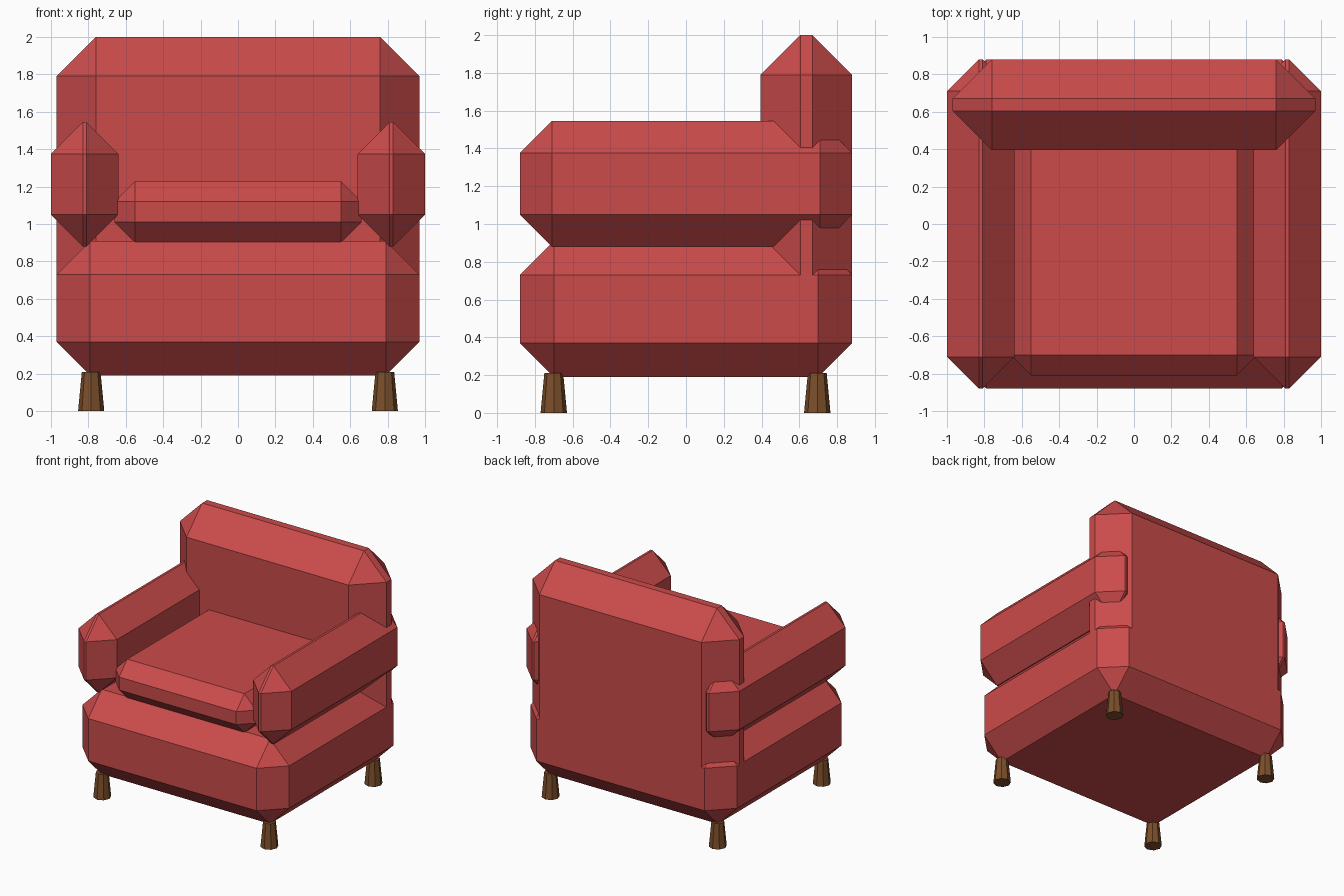
import bpy
import bmesh

cube = bpy.data.objects.get("Cube")
if cube:
    bpy.data.objects.remove(cube, do_unlink=True)


def make_material(name, rgb):
    mat = bpy.data.materials.new(name)
    mat.use_nodes = True
    colour = (*rgb, 1.0)
    mat.diffuse_color = colour
    mat.node_tree.nodes["Principled BSDF"].inputs["Base Color"].default_value = colour
    return mat


red = make_material("red fabric", (0.60, 0.07, 0.07))
brown = make_material("brown wood", (0.20, 0.077, 0.023))


def add_object(name, bm, mat):
    mesh = bpy.data.meshes.new(name)
    bm.to_mesh(mesh)
    bm.free()
    mesh.materials.append(mat)
    obj = bpy.data.objects.new(name, mesh)
    bpy.context.scene.collection.objects.link(obj)
    return obj


def padded_box(name, low, high, chamfer):
    """Box between two corners with every edge cut flat."""
    bm = bmesh.new()
    bmesh.ops.create_cube(bm, size=1)
    for v in bm.verts:
        v.co = [(a + b) / 2 + c * (b - a) for a, b, c in zip(low, high, v.co)]
    bmesh.ops.bevel(bm, geom=bm.edges[:], offset=chamfer, offset_type='OFFSET',
                    segments=1, profile=0.5, affect='EDGES')
    return add_object(name, bm, red)


def leg(name, x, y):
    """Octagonal leg, wider at the floor."""
    bm = bmesh.new()
    bmesh.ops.create_cone(bm, cap_ends=True, segments=8,
                          radius1=0.07, radius2=0.05, depth=0.21)
    bmesh.ops.translate(bm, verts=bm.verts, vec=(x, y, 0.105))
    return add_object(name, bm, brown)


# Upholstered body
padded_box("seat_base", (-0.97, -0.88, 0.19), (0.97, 0.88, 0.91), 0.18)
padded_box("backrest", (-0.97, 0.395, 0.19), (0.97, 0.88, 2.0), 0.21)
padded_box("seat_cushion", (-0.66, -0.81, 0.90), (0.66, 0.81, 1.23), 0.11)

# Arms and legs on both sides
for side, s in (("left", 1), ("right", -1)):
    inner, outer = sorted((0.64 * s, 1.0 * s))
    padded_box(side + "_arm", (inner, -0.88, 0.88), (outer, 0.88, 1.545), 0.17)
    leg("front_" + side + "_leg", 0.785 * s, -0.70)
    leg("back_" + side + "_leg", 0.785 * s, 0.695)
